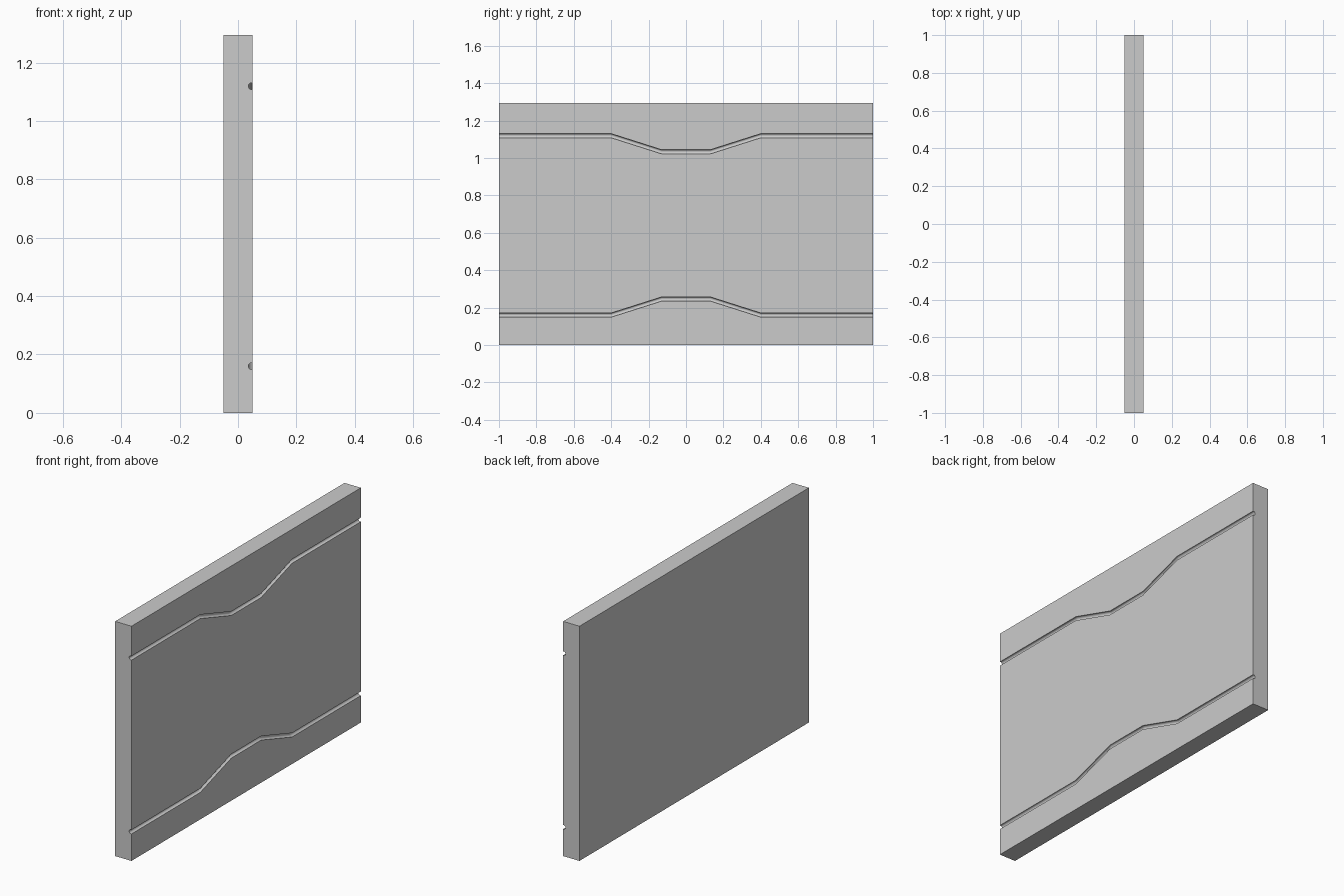
import bpy, bmesh, math

if "Cube" in bpy.data.objects:
    bpy.data.objects.remove(bpy.data.objects["Cube"])

HALF_T, HEIGHT = 0.05, 1.295       # panel half thickness and height
R, CX = 0.0115, 0.047              # groove radius and centre depth
STEPS = 12
STATIONS = [(-1, 0), (-0.4, 0), (-0.13, 1), (0.13, 1), (0.4, 0), (1, 0)]
RISE = 0.086                       # how far the grooves bend inward


def groove(z):
    """Round undercut channel opening on the +x face, listed bottom to top."""
    a = math.acos((HALF_T - CX) / R)
    pts = []
    for i in range(STEPS + 1):
        t = -a - (2 * math.pi - 2 * a) * i / STEPS
        pts.append((CX + R * math.cos(t), z + R * math.sin(t)))
    return pts


def section(bend):
    """Panel outline in x-z with both grooves cut in."""
    return ([(-HALF_T, 0), (HALF_T, 0)]
            + groove(0.16 + RISE * bend)
            + groove(1.119 - RISE * bend)
            + [(HALF_T, HEIGHT), (-HALF_T, HEIGHT)])


# Loft the grooved outline along the panel's length
bm = bmesh.new()
rings = [[bm.verts.new((x, y, z)) for x, z in section(b)] for y, b in STATIONS]
for r0, r1 in zip(rings, rings[1:]):
    n = len(r0)
    for i in range(n):
        j = (i + 1) % n
        bm.faces.new((r0[i], r0[j], r1[j], r1[i]))
bm.faces.new(rings[0])
bm.faces.new(rings[-1][::-1])
bmesh.ops.recalc_face_normals(bm, faces=bm.faces[:])
# Merge the coplanar strips of the flat sides
bmesh.ops.dissolve_limit(bm, angle_limit=math.radians(0.5),
                         verts=bm.verts[:], edges=bm.edges[:])

mesh = bpy.data.meshes.new("grooved_panel")
bm.to_mesh(mesh)
bm.free()
panel = bpy.data.objects.new("grooved_panel", mesh)
bpy.context.collection.objects.link(panel)

# Smooth the channel walls, keep the edges sharp
bpy.context.view_layer.objects.active = panel
panel.select_set(True)
bpy.ops.object.shade_smooth_by_angle(angle=math.radians(30))
